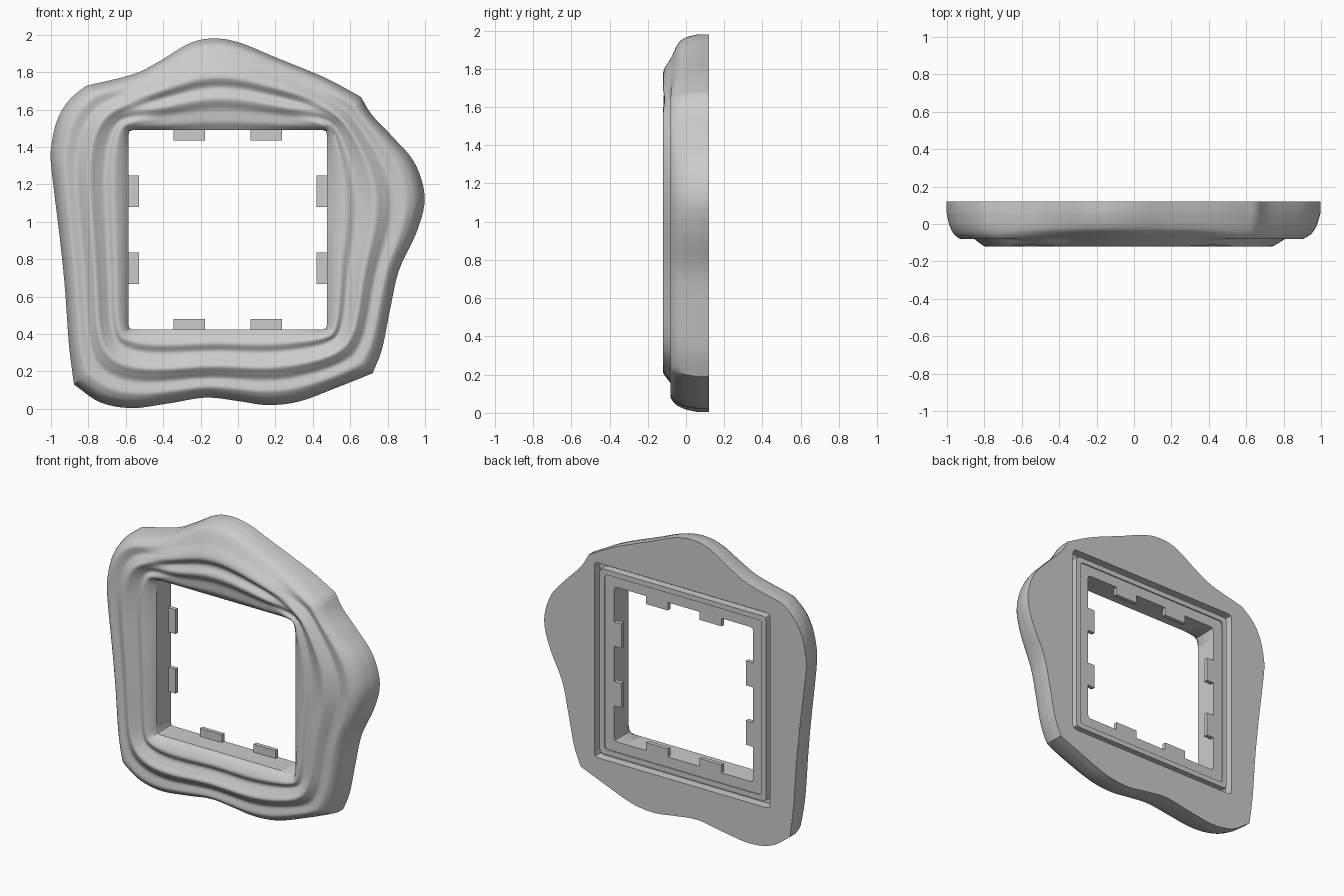
import bpy, bmesh, math
from mathutils import Vector

if "Cube" in bpy.data.objects:
    bpy.data.objects.remove(bpy.data.objects["Cube"])

N = 48                                  # samples per side
CX, CZ, HX, HZ = -0.055, 0.957, 0.53, 0.5325   # opening centre and half size

# Wavy outline, one run per side between corners: top, right, bottom, left
SIDES = [
    [(-.813, 1.726), (-.556, 1.79), (-.417, 1.86), (-.257, 1.955), (-.128, 1.98), (.01, 1.957),
     (.198, 1.88), (.465, 1.77), (.658, 1.667)],
    [(.658, 1.667), (.717, 1.57), (.84, 1.44), (.947, 1.31), (.998, 1.13), (.957, .95),
     (.861, .741), (.813, .53), (.77, .32), (.72, .19)],
    [(.72, .19), (.545, .12), (.33, .04), (.16, .02), (.01, .04), (-.17, .06), (-.364, .03),
     (-.567, .004), (-.738, .035), (-.877, .13)],
    [(-.877, .13), (-.904, .345), (-.925, .64), (-.952, .907), (-.997, 1.28), (-1.0, 1.39),
     (-.968, 1.54), (-.904, 1.65), (-.813, 1.726)],
]
# Front relief from the opening (0) to the rim (1): (position, y)
RELIEF = [(0, -.05), (.1, -.085), (.2, -.102), (.31, -.082), (.42, -.1), (.52, -.12),
          (.6, -.1), (.7, -.074), (.82, -.081), (.9, -.06), (.96, -.015), (1, .06)]
RELIEF_TOP = [(0, -.05), (.1, -.08), (.22, -.086), (.36, -.117), (.48, -.092), (.6, -.12),
              (.78, -.076), (.93, -.034), (.97, 0), (1, .06)]


def spline(pts, count):
    """Catmull-Rom through pts, resampled evenly by length, last point left out."""
    p = [Vector(q) for q in pts]
    p = [2 * p[0] - p[1]] + p + [2 * p[-1] - p[-2]]
    dense = []
    for i in range(1, len(p) - 2):
        a, b, c, d = p[i - 1:i + 3]
        for k in range(20):
            t = k / 20
            dense.append(.5 * (2 * b + (c - a) * t + (2 * a - 5 * b + 4 * c - d) * t * t
                               + (3 * b - a - 3 * c + d) * t ** 3))
    dense.append(p[-2])
    run = [0]
    for a, b in zip(dense, dense[1:]):
        run.append(run[-1] + (b - a).length)
    out, j = [], 0
    for k in range(count):
        s = run[-1] * k / count
        while run[j + 1] < s:
            j += 1
        out.append(dense[j].lerp(dense[j + 1], (s - run[j]) / (run[j + 1] - run[j])))
    return out


def height(pts, t):
    """Smooth curve through pts without overshoot."""
    sec = [(b[1] - a[1]) / (b[0] - a[0]) for a, b in zip(pts, pts[1:])]
    tan = [sec[0]] + [0 if a * b <= 0 else 2 * a * b / (a + b)
                      for a, b in zip(sec, sec[1:])] + [sec[-1]]
    i = max(k for k in range(len(sec)) if t >= pts[k][0])
    h = pts[i + 1][0] - pts[i][0]
    u = (t - pts[i][0]) / h
    return ((2 * u**3 - 3 * u**2 + 1) * pts[i][1] + (u**3 - 2 * u**2 + u) * h * tan[i]
            + (3 * u**2 - 2 * u**3) * pts[i + 1][1] + (u**3 - u**2) * h * tan[i + 1])


def smooth_ring(ring, times):
    for _ in range(times):
        ring = [(ring[i - 1] + 2 * ring[i] + ring[(i + 1) % len(ring)]) / 4
                for i in range(len(ring))]
    return ring


def rect_ring(grow):
    x, z = HX + grow, HZ + grow
    c = [Vector((CX + sx * x, CZ + sz * z)) for sx, sz in ((-1, 1), (1, 1), (1, -1), (-1, -1))]
    ring = [c[i].lerp(c[(i + 1) % 4], k / N) for i in range(4) for k in range(N)]
    return smooth_ring(ring, 1)


outer = [p for side in SIDES for p in spline(side, N)]
hole = rect_ring(0)
rings = []

# Rippled front, from the opening out to the rim
STEPS = 56
for s in range(STEPS + 1):
    t = 1 - (1 - s / STEPS) ** 1.3
    flat = [a.lerp(b, t) for a, b in zip(hole, outer)]
    soft = smooth_ring(flat, 30)
    ring = []
    for i, (a, b) in enumerate(zip(flat, soft)):
        p = a.lerp(b, math.sin(math.pi * t))
        u = (i % N) / N
        w = min(1, 4 * min(u, 1 - u)) if i < N else 0
        w = w * w * (3 - 2 * w)
        y = (1 - w) * height(RELIEF, t) + w * height(RELIEF_TOP, t)
        ring.append((p.x, y, p.y))
    rings.append(ring)

# Side wall, flat back, seal groove and stepped lip
rings.append([(p.x, .12, p.y) for p in outer])
for grow, y in ((.14, .12), (.14, .06), (.105, .06), (.105, .112), (.07, .112), (.07, .104), (0, .104)):
    rings.append([(p.x, y, p.y) for p in rect_ring(grow)])

bm = bmesh.new()
vs = [[bm.verts.new(c) for c in ring] for ring in rings]
for r, a in enumerate(vs):
    b = vs[(r + 1) % len(vs)]
    for i in range(len(a)):
        j = (i + 1) % len(a)
        bm.faces.new((a[i], a[j], b[j], b[i]))
bmesh.ops.recalc_face_normals(bm, faces=bm.faces[:])
mesh = bpy.data.meshes.new("wavy_frame")
bm.to_mesh(mesh)
bm.free()
frame = bpy.data.objects.new("wavy_frame", mesh)
bpy.context.collection.objects.link(frame)
bpy.context.view_layer.objects.active = frame
frame.select_set(True)
bpy.ops.object.shade_smooth_by_angle(angle=math.radians(35))


# Retaining tabs, two on each side of the opening
def tab(x, z, sx, sz):
    bpy.ops.mesh.primitive_cube_add(size=1, location=(x, .09, z))
    ob = bpy.context.object
    ob.name = "retaining_tab"
    ob.scale = (sx, .028, sz)


for side in (-1, 1):
    for off in (-.205, .205):
        tab(CX + off, CZ + side * (HZ - .0275), .168, .055)
        tab(CX + side * (HX - .0275), CZ + off, .055, .168)
